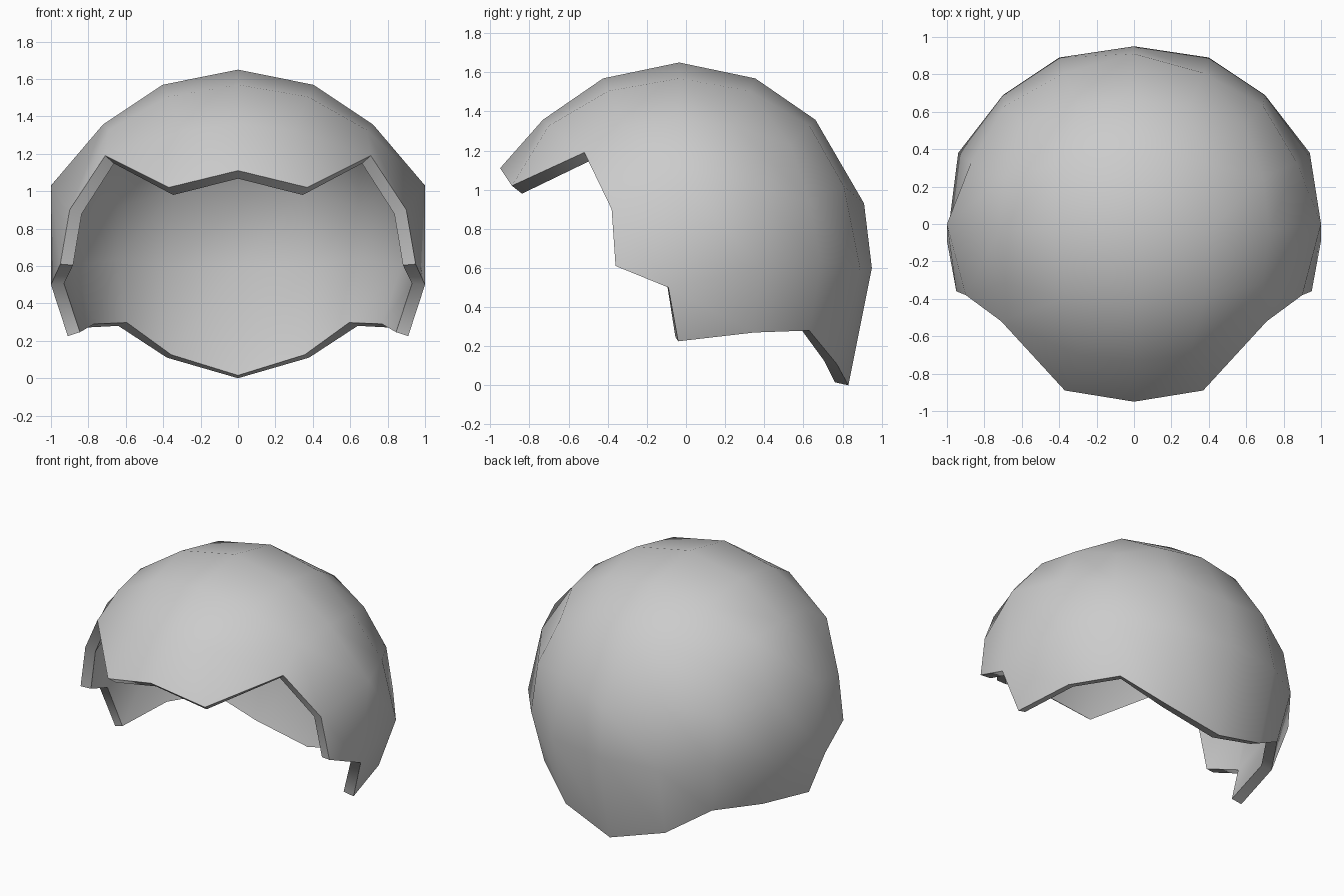
import bpy, bmesh, math
from mathutils import Vector

if "Cube" in bpy.data.objects:
    bpy.data.objects.remove(bpy.data.objects["Cube"])

# Cube with a 4x4 grid on every side; integer coordinates -2..2 identify each vertex
bm = bmesh.new()
bmesh.ops.create_cube(bm, size=4)
bmesh.ops.subdivide_edges(bm, edges=bm.edges[:], cuts=3, use_grid_fill=True)

# Open the face, the ear line and the underside
def is_open(c):
    if c.z < -1:
        return True
    if c.y < -1.9:
        return c.z < 1
    if abs(c.x) > 1.9:
        return (c.y < -1 and c.z < 1) or (c.y < 0 and c.z < 0)
    return False

doomed = [f for f in bm.faces if is_open(f.calc_center_median())]
bmesh.ops.delete(bm, geom=doomed, context='FACES')

# Shaped points of the right half: front fringe, temple, ear line, nape, back
shaped = {
    (0, -2, 1): (0, -.95, 1.11), (1, -2, 1): (.37, -.89, 1.02),
    (2, -2, 2): (.71, -.52, 1.19), (2, -2, 1): (.71, -.52, 1.19),
    (2, -1, 1): (.90, -.38, .90), (2, -1, 0): (.95, -.36, .61),
    (2, 0, 1): (1, 0, 1.03), (2, 0, 0): (1, -.09, .50),
    (2, 0, -1): (.91, -.04, .225), (2, 1, -1): (.83, .35, .27),
    (2, 2, -1): (.64, .63, .28), (1, 2, -1): (.38, .77, .11),
    (0, 2, -1): (0, .83, 0), (0, 2, 0): (0, .95, .60),
    (0, 2, 1): (0, .91, .93), (1, 2, 0): (.40, .89, .60),
    (2, 2, 0): (.70, .69, .63), (2, 1, 0): (.94, .38, .60),
}

# Round everything to a dome, then apply the shaped points on both sides
step = {0: 0, 1: .43, 2: 1}
for v in bm.verts:
    k = [round(c) for c in v.co]
    side = -1 if k[0] < 0 else 1
    key = (abs(k[0]), k[1], k[2])
    if key in shaped:
        x, y, z = shaped[key]
        v.co = (side * x, y, z)
    else:
        d = Vector([math.copysign(step[abs(c)], c) for c in k]).normalized()
        v.co = (d.x * 1.02, d.y * .985 - .035, d.z + .65)
bmesh.ops.remove_doubles(bm, verts=bm.verts[:], dist=.001)
bmesh.ops.recalc_face_normals(bm, faces=bm.faces[:])
crown = max(bm.faces, key=lambda f: f.calc_center_median().z)
if crown.normal.z < 0:
    bmesh.ops.reverse_faces(bm, faces=bm.faces[:])

mesh = bpy.data.meshes.new("hair_shell")
bm.to_mesh(mesh)
bm.free()
shell = bpy.data.objects.new("hair_shell", mesh)
bpy.context.collection.objects.link(shell)
bpy.context.view_layer.objects.active = shell
shell.select_set(True)

# Wall thickness, grown inwards
wall = shell.modifiers.new("wall", 'SOLIDIFY')
wall.thickness = .07
wall.offset = -1
bpy.ops.object.modifier_apply(modifier=wall.name)
bpy.ops.object.shade_smooth_by_angle(angle=math.radians(60))
